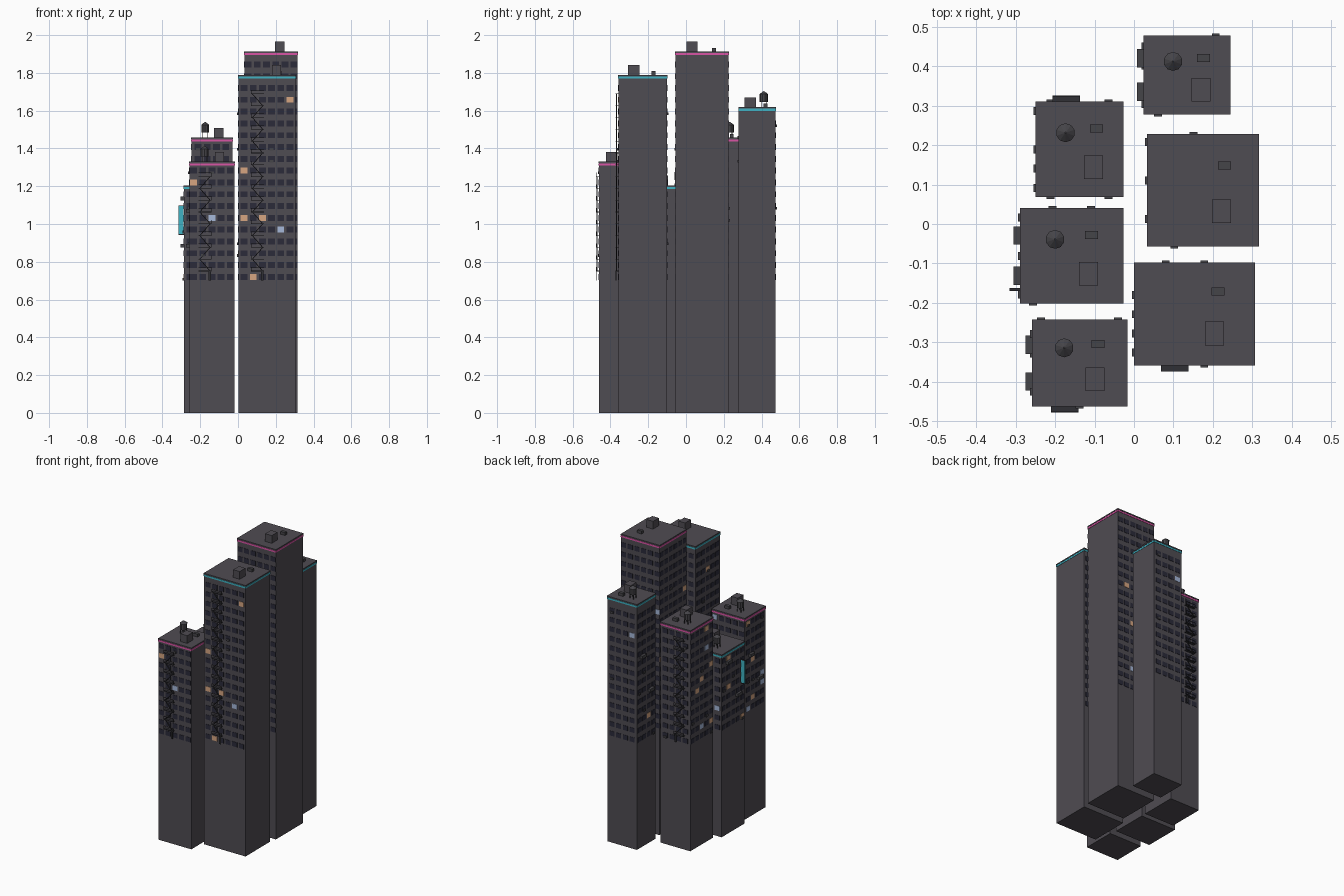
import bpy, bmesh, math, random
from mathutils import Matrix, Vector

random.seed(7)
cube = bpy.data.objects.get("Cube")
if cube:
    bpy.data.objects.remove(cube)


def material(name, rgb):
    m = bpy.data.materials.new(name)
    m.use_nodes = True
    m.diffuse_color = (*rgb, 1)
    m.node_tree.nodes["Principled BSDF"].inputs["Base Color"].default_value = (*rgb, 1)
    return m


WALL = material("wall grey", (.078, .072, .085))
GLASS = material("dark glass", (.024, .024, .042))
WARM = material("warm light", (.68, .38, .22))
COOL = material("cool light", (.38, .48, .70))
PINK = material("pink trim", (.70, .09, .38))
TEAL = material("teal trim", (.05, .45, .55))
METAL = material("dark metal", (.03, .03, .035))
UNIT = material("unit grey", (.06, .058, .066))


class Part:
    """Collects primitives into one mesh object."""

    def __init__(self, name, *mats):
        self.name, self.mats, self.bm = name, mats, bmesh.new()

    def box(self, center, size, mat=0, rot=None):
        m = Matrix.Translation(center) @ (rot or Matrix()) @ Matrix.Diagonal((*size, 1))
        verts = bmesh.ops.create_cube(self.bm, size=1, matrix=m)["verts"]
        for f in {f for v in verts for f in v.link_faces}:
            f.material_index = mat

    def cone(self, center, r1, r2, height):
        bmesh.ops.create_cone(self.bm, cap_ends=True, segments=10, radius1=r1, radius2=r2,
                              depth=height, matrix=Matrix.Translation(center))

    def finish(self):
        mesh = bpy.data.meshes.new(self.name)
        self.bm.to_mesh(mesh)
        self.bm.free()
        for m in self.mats:
            mesh.materials.append(m)
        obj = bpy.data.objects.new(self.name, mesh)
        bpy.context.collection.objects.link(obj)
        return obj


FLOOR, FIRST, PITCH = .0625, .72, .0487


class Side:
    """Places boxes on a wall: u along it, outward depth, z up."""

    def __init__(self, cx, cy, w, d, side):
        normal = {"front": (0, -1), "back": (0, 1), "right": (-1, 0)}[side]
        self.n = Vector((*normal, 0))
        self.u = Vector((1, 0, 0)) if normal[1] else Vector((0, 1, 0))
        self.width, reach = (w, d / 2) if normal[1] else (d, w / 2)
        self.origin = Vector((cx, cy, 0)) + self.n * reach

    def put(self, part, u, z, width, height, depth, mat=0, out=0, tilt=0):
        c = self.origin + self.u * u + self.n * (out + depth / 2) + Vector((0, 0, z))
        size = self.u * width + Vector([abs(a) for a in self.n]) * depth + Vector((0, 0, height))
        axis = self.u.cross(Vector((0, 0, 1)))
        part.box(c, size, mat, Matrix.Rotation(tilt, 4, axis))


def windows(name, side, rows, rate, lit):
    part = Part(name, GLASS, WARM, COOL)
    cols = round(side.width / .05)
    for r in range(rows):
        for c in range(cols):
            mat = lit.get((c, r), 0)
            if not lit and random.random() < rate:
                mat = random.choice((1, 1, 2))
            side.put(part, (c - (cols - 1) / 2) * PITCH, FIRST + r * FLOOR, .036, .031, .002, mat)
    part.finish()


def small_units(name, side, rows, count):
    part = Part(name, UNIT)
    cols = round(side.width / .05)
    for _ in range(count):
        u = (random.randrange(cols) - (cols - 1) / 2) * PITCH
        side.put(part, u, FIRST - .012 + random.randrange(rows) * FLOOR, .02, .014, .007)
    part.finish()


def fire_escape(name, side, u, rows):
    # thin landings joined by zigzag stairs, with a rail in front
    part = Part(name, METAL)
    tilt = math.atan2(FLOOR, .055)
    for r in range(rows):
        z = FIRST + .031 + r * FLOOR
        side.put(part, u, z, .07, .003, .017)
        side.put(part, u, z + .02, .07, .002, .002, out=.015)
        for s in (-1, 1):
            side.put(part, u + s * .034, z + .01, .002, .02, .002, out=.015)
        if r < rows - 1:
            sign = 1 if r % 2 else -1
            side.put(part, u, z + FLOOR / 2, math.hypot(FLOOR, .055), .004, .005,
                     out=.008, tilt=sign * tilt)
    side.put(part, u + .025, FIRST + .005, .012, .05, .003, out=.012)
    part.finish()


def rooftop(name, cx, cy, w, d, h, tank):
    hut = Part(name + "_roof_hut", WALL)
    hut.box((cx + .165 * w, cy - .19 * d, h + .025), (.048, .06, .052))
    hut.finish()
    vent = Part(name + "_roof_vent", UNIT)
    vent.box((cx + .195 * w, cy + .222 * d, h + .009), (.033, .02, .02))
    vent.finish()
    if tank:
        x, y = cx - .163 * w, cy + .177 * d
        part = Part(name + "_water_tank", UNIT)
        part.cone((x, y, h + .047), .022, .022, .04)
        part.cone((x, y, h + .075), .024, .002, .016)
        for sx in (-1, 1):
            for sy in (-1, 1):
                part.box((x + sx * .013, y + sy * .013, h + .014), (.004, .004, .03))
        part.finish()


def tower(name, x0, x1, y0, y1, h, trim, tank=True, rate=.05, lit=None):
    cx, cy, w, d = (x0 + x1) / 2, (y0 + y1) / 2, x1 - x0, y1 - y0
    rows = int((h - .70) / FLOOR)
    body = Part(name + "_body", WALL)
    body.box((cx, cy, h / 2), (w, d, h))
    body.box((cx, cy, h - .004), (w + .004, d + .004, .008))
    body.finish()
    band = Part(name + "_neon_band", trim)
    band.box((cx, cy, h - .015), (w + .004, d + .004, .011))
    band.finish()
    sides = {s: Side(cx, cy, w, d, s) for s in ("front", "back", "right")}
    for key, side in sides.items():
        windows(f"{name}_{key}_windows", side, rows, rate * (2 if key == "right" else 1),
                (lit or {}) if key == "front" else {})
        small_units(f"{name}_{key}_window_units", side, rows, 4 if key == "right" else 2)
    rooftop(name, cx, cy, w, d, h, tank)
    return sides, rows


# six towers
tower("back_left_tower", .026, .242, .279, .475, 1.62, TEAL, rate=.02)
tower("tall_tower", .035, .315, -.055, .226, 1.914, PINK, tank=False, rate=.03)
front_tall, tall_rows = tower(
    "front_left_tower", .002, .305, -.357, -.10, 1.79, TEAL, tank=False, rate=.03,
    lit={(5, 15): 1, (0, 9): 1, (0, 5): 1, (2, 5): 1, (4, 4): 2, (1, 0): 1})
back_short, back_rows = tower("back_right_tower", -.247, -.029, .07, .308, 1.457, PINK)
middle, _ = tower("middle_right_tower", -.287, -.029, -.20, .038, 1.205, TEAL, rate=.07)
front_short, short_rows = tower("front_right_tower", -.257, -.019, -.46, -.244, 1.33, PINK,
                                rate=.07, lit={(0, 8): 1, (2, 5): 2})

# fire escapes
fire_escape("front_left_fire_escape", front_tall["front"], -.05, tall_rows - 1)
fire_escape("front_right_fire_escape", front_short["front"], -.037, short_rows - 1)
fire_escape("back_right_fire_escape", back_short["back"], -.034, back_rows - 1)

# large cooling units on the right-hand walls
big = Part("wall_cooling_units", UNIT)
back_left = Side(.134, .377, .216, .196, "right")
for side, spots in ((middle["right"], ((.052, 1.135), (-.05, .885))),
                    (front_short["right"], ((.046, 1.07), (-.047, .885))),
                    (back_left, ((.043, 1.26), (-.042, 1.01)))):
    for u, z in spots:
        side.put(big, u, z, .046, .02, .018)
big.finish()

# hanging neon sign with brackets
sign = Part("hanging_sign", TEAL, METAL)
sign.box((-.301, -.166, 1.02), (.027, .006, .15))
for z in (.944, 1.096):
    sign.box((-.301, -.166, z), (.03, .007, .004), 1)
sign.finish()
